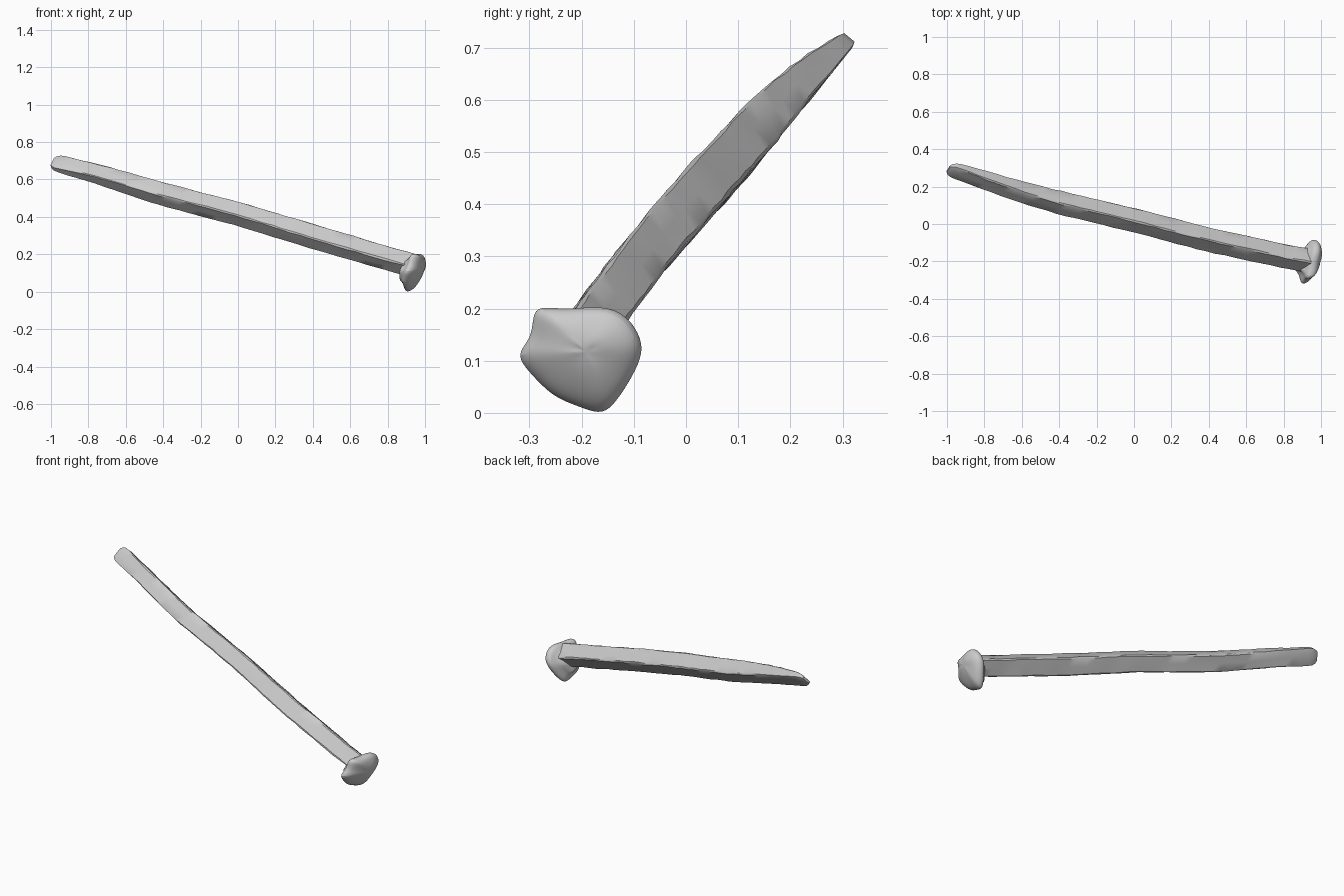
import bpy, bmesh, random
from mathutils import Vector

if "Cube" in bpy.data.objects:
    bpy.data.objects.remove(bpy.data.objects["Cube"])

random.seed(4)
W = Vector((0.363, 0.586, 0.725))    # direction across the blade
T = Vector((0.0, -0.777, 0.629))     # direction through the blade


def loft(name, rings, cap_start=True, cap_end=True):
    bm = bmesh.new()
    loops = [[bm.verts.new(p) for p in r] for r in rings]
    n = len(loops[0])
    for a, b in zip(loops, loops[1:]):
        for i in range(n):
            j = (i + 1) % n
            bm.faces.new((a[i], a[j], b[j], b[i]))
    if cap_start:
        bm.faces.new(loops[0][::-1])
    if cap_end:
        bm.faces.new(loops[-1])
    bmesh.ops.recalc_face_normals(bm, faces=bm.faces)
    me = bpy.data.meshes.new(name)
    bm.to_mesh(me)
    bm.free()
    ob = bpy.data.objects.new(name, me)
    bpy.context.collection.objects.link(ob)
    return ob


def smooth(ob, angle):
    bpy.ops.object.select_all(action='DESELECT')
    ob.select_set(True)
    bpy.context.view_layer.objects.active = ob
    bpy.ops.object.shade_smooth_by_angle(angle=angle)


# shaft: square section thinning to a rounded chisel tip
# x, y, z of centre, half width, half thickness
KEYS = [(0.94, -0.198, 0.138, 0.048, 0.050), (0.80, -0.172, 0.178, 0.048, 0.047),
        (0.40, -0.085, 0.295, 0.050, 0.047), (0.00, 0.020, 0.416, 0.047, 0.048),
        (-0.40, 0.115, 0.521, 0.047, 0.046), (-0.60, 0.171, 0.582, 0.046, 0.040),
        (-0.80, 0.235, 0.643, 0.045, 0.029), (-0.94, 0.280, 0.681, 0.047, 0.018),
        (-0.965, 0.287, 0.687, 0.045, 0.015), (-0.983, 0.291, 0.691, 0.036, 0.011),
        (-0.993, 0.294, 0.693, 0.024, 0.006)]


def section(k, jitter):
    c, hw, ht = Vector(k[:3]), k[3], k[4]
    b = 0.13
    pts = []
    for u, v in ((1, 1 - b), (1 - b, 1), (0, 1), (b - 1, 1), (-1, 1 - b), (-1, 0),
                 (-1, b - 1), (b - 1, -1), (0, -1), (1 - b, -1), (1, b - 1), (1, 0)):
        du, dv = (random.uniform(-jitter, jitter) for _ in range(2))
        pts.append(c + W * (u * hw + du) + T * (v * ht + dv))
    return pts


rings = []
for a, b in zip(KEYS, KEYS[1:]):
    steps = max(1, round((a[0] - b[0]) / 0.05))
    for s in range(steps):
        f = s / steps
        k = [p + (q - p) * f for p, q in zip(a, b)]
        rings.append(section(k, 0.0018 if k[0] > -0.9 else 0.0005))
rings.append(section(KEYS[-1], 0))
shaft = loft("shaft", rings)
smooth(shaft, 0.6)

# hammered head: irregular outline, thin rim and low off-centre peak
OUTLINE = [(-0.284, 0.206), (-0.23, 0.197), (-0.16, 0.207), (-0.112, 0.188),
           (-0.083, 0.14), (-0.085, 0.105), (-0.108, 0.06), (-0.14, 0.012),
           (-0.165, -0.004), (-0.21, 0.014), (-0.255, 0.03), (-0.30, 0.077),
           (-0.328, 0.112), (-0.296, 0.142), (-0.294, 0.185)]
CENTRE = (-0.19, 0.118)


def head_ring(scale, push):
    pts = []
    for y, z in OUTLINE:
        y = CENTRE[0] + (y - CENTRE[0]) * scale
        z = CENTRE[1] + (z - CENTRE[1]) * scale
        x = 0.945 + 0.22 * (y + 0.19) + 0.30 * (z - 0.11)
        x += push + random.uniform(-0.003, 0.003)
        pts.append((x, y, z))
    return pts


head = loft("head", [head_ring(s, p) for s, p in (
    (0.45, -0.075), (0.58, -0.05), (0.80, -0.034), (0.97, -0.026), (1.02, -0.008),
    (0.93, 0.014), (0.68, 0.031), (0.35, 0.044), (0.1, 0.049))])
sub = head.modifiers.new("soften", 'SUBSURF')
sub.levels = sub.render_levels = 2
smooth(head, 0.8)
